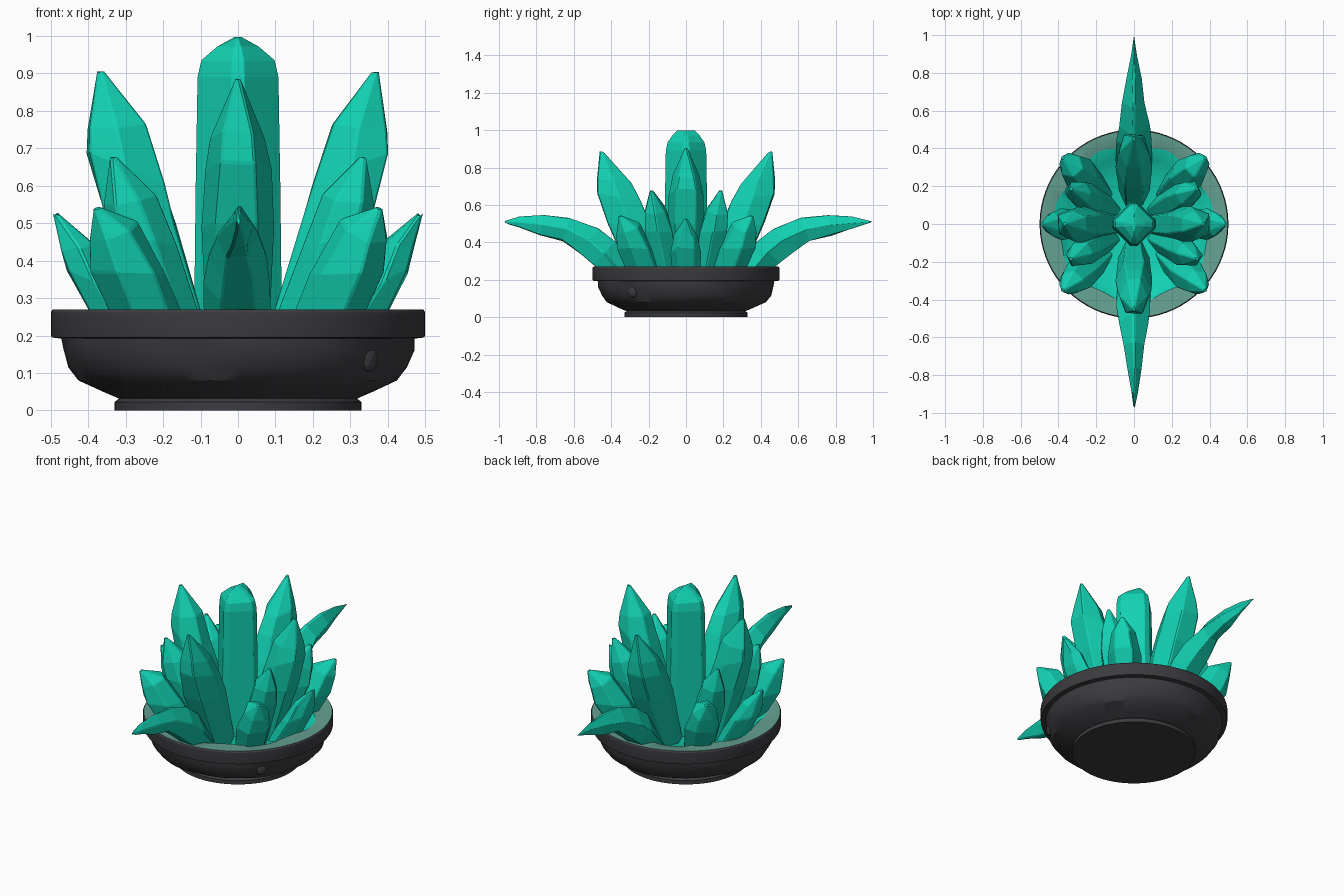
import bpy, bmesh, math, random
from mathutils import Vector, Matrix

if "Cube" in bpy.data.objects:
    bpy.data.objects.remove(bpy.data.objects["Cube"])

random.seed(4)


def material(name, r, g, b):
    m = bpy.data.materials.new(name)
    m.diffuse_color = (r, g, b, 1)
    m.use_nodes = True
    m.node_tree.nodes["Principled BSDF"].inputs["Base Color"].default_value = m.diffuse_color
    return m


TEAL = material("teal crystal", 0.006, 0.64, 0.45)
STONE = material("dark stone", 0.045, 0.043, 0.049)
DUST = material("dusty teal rim", 0.13, 0.36, 0.29)


def finish(name, bm, mats, bevel=0.0):
    bmesh.ops.recalc_face_normals(bm, faces=bm.faces)
    me = bpy.data.meshes.new(name)
    bm.to_mesh(me)
    bm.free()
    for m in mats:
        me.materials.append(m)
    ob = bpy.data.objects.new(name, me)
    bpy.context.collection.objects.link(ob)
    if bevel:
        mod = ob.modifiers.new("worn edges", 'BEVEL')
        mod.width = bevel
        mod.segments = 1
        mod.limit_method = 'ANGLE'
        mod.angle_limit = math.radians(18)
    return ob


def loft(bm, rings):
    """Skin closed rings of equal length and cap both ends."""
    rows = [[bm.verts.new(p) for p in ring] for ring in rings]
    n = len(rows[0])
    for a, b in zip(rows, rows[1:]):
        for i in range(n):
            j = (i + 1) % n
            bm.faces.new((a[i], a[j], b[j], b[i]))
    bm.faces.new(rows[0][::-1])
    return rows


def crystal(name, azimuth, sections, tip, flat_in=0.5, flat_out=0.55):
    """Six-sided crystal leaning outward. Section: inner r,z, outer r,z, half width."""
    bm = bmesh.new()
    rings = []
    for ri, zi, ro, zo, w in sections:
        inner, outer = Vector((ri, 0, zi)), Vector((ro, 0, zo))
        ring = []
        for t, s in ((0, -flat_in), (0.5, -1), (1, -flat_out),
                     (1, flat_out), (0.5, 1), (0, flat_in)):
            p = inner.lerp(outer, t) + Vector((0, s * w, 0))
            ring.append(p + Vector([random.uniform(-0.005, 0.005) for _ in range(3)]))
        rings.append(ring)
    rows = loft(bm, rings)
    top = bm.verts.new((tip[0], 0, tip[1]))
    last = rows[-1]
    for i in range(6):
        bm.faces.new((last[i], last[(i + 1) % 6], top))
    bmesh.ops.transform(bm, matrix=Matrix.Rotation(math.radians(azimuth), 4, 'Z'),
                        verts=bm.verts)
    return finish(name, bm, [TEAL], 0.005)


# Pot: turned profile, slightly uneven, with a coloured rim top and inside
profile = [(0.33, 0.0), (0.33, 0.022), (0.318, 0.032), (0.36, 0.05), (0.425, 0.08),
           (0.452, 0.115), (0.468, 0.16), (0.472, 0.192), (0.498, 0.195),
           (0.5, 0.205), (0.5, 0.262), (0.495, 0.27),
           (0.41, 0.264), (0.36, 0.225), (0.25, 0.18), (0.05, 0.165)]
SEG = 72
bm = bmesh.new()
rows = []
for k, (r, z) in enumerate(profile):
    row = []
    for i in range(SEG):
        a = 2 * math.pi * i / SEG
        wob = 0.003 * math.sin(5 * a + k * 1.3) + 0.002 * math.sin(11 * a + k * 2.1)
        rr = r + (wob if 4 <= k <= 6 else 0.015 * math.sin(7 * a) if k == 12 else 0)
        row.append(bm.verts.new((rr * math.cos(a), rr * math.sin(a), z)))
    rows.append(row)
for k in range(len(rows) - 1):
    for i in range(SEG):
        j = (i + 1) % SEG
        f = bm.faces.new((rows[k][i], rows[k][j], rows[k + 1][j], rows[k + 1][i]))
        f.material_index = 2 if k == 11 else 1 if k > 11 else 0
bm.faces.new(rows[0][::-1])
bm.faces.new(rows[-1]).material_index = 1
pot = finish("stone_pot", bm, [STONE, TEAL, DUST])
bpy.context.view_layer.objects.active = pot
pot.select_set(True)
bpy.ops.object.shade_smooth_by_angle(angle=math.radians(30))

# Small stone chip on the pot wall
bm = bmesh.new()
bmesh.ops.create_icosphere(bm, subdivisions=2, radius=1)
bmesh.ops.transform(bm, verts=bm.verts,
                    matrix=Matrix.Translation((0.35, -0.285, 0.138))
                    @ Matrix.Rotation(math.radians(-39), 4, 'Z')
                    @ Matrix.Diagonal((0.018, 0.032, 0.036, 1)))
finish("pot_chip", bm, [STONE])

# Central upright crystal: diamond section with cut corners and a short ridge on top
bm = bmesh.new()


def diamond(hx, hy, z, cut):
    return [Vector((sx * hx * u, sy * hy * v, z)) for sx, sy, u, v in (
        (1, -1, 1, cut), (1, 1, 1, cut), (1, 1, cut, 1), (-1, 1, cut, 1),
        (-1, 1, 1, cut), (-1, -1, 1, cut), (-1, -1, cut, 1), (1, -1, cut, 1))]


rows = loft(bm, [diamond(0.118, 0.118, 0.17, 0.16), diamond(0.113, 0.113, 0.6, 0.16),
                 diamond(0.108, 0.108, 0.89, 0.16), diamond(0.098, 0.098, 0.935, 0.16),
                 diamond(0.055, 0.072, 0.972, 0.16), diamond(0.008, 0.048, 0.998, 0.16)])
bm.faces.new(rows[-1])
finish("center_crystal", bm, [TEAL], 0.004)

# Crystals on the left and right: one tall, one short
for side, az in (("right", 0), ("left", 180)):
    crystal("tall_crystal_" + side, az, [
        (0.07, 0.17, 0.24, 0.17, 0.075), (0.165, 0.5, 0.35, 0.5, 0.098),
        (0.20, 0.61, 0.40, 0.69, 0.095), (0.25, 0.765, 0.398, 0.75, 0.075)], (0.373, 0.925))
    crystal("short_crystal_" + side, az, [
        (0.20, 0.17, 0.35, 0.17, 0.07), (0.31, 0.32, 0.455, 0.37, 0.085),
        (0.385, 0.445, 0.47, 0.43, 0.065)], (0.498, 0.542))

# Crystals at front and back: one tall, one long curved spike
for side, az in (("front", -90), ("back", 90)):
    crystal("tall_crystal_" + side, az, [
        (0.09, 0.17, 0.27, 0.17, 0.085), (0.19, 0.48, 0.415, 0.5, 0.1),
        (0.24, 0.62, 0.47, 0.66, 0.09), (0.295, 0.715, 0.472, 0.74, 0.075)], (0.46, 0.905))
    crystal("curved_spike_" + side, az, [
        (0.25, 0.20, 0.38, 0.19, 0.095), (0.38, 0.40, 0.50, 0.285, 0.092),
        (0.47, 0.475, 0.57, 0.345, 0.082), (0.62, 0.53, 0.66, 0.41, 0.06),
        (0.76, 0.545, 0.78, 0.44, 0.04), (0.89, 0.537, 0.895, 0.478, 0.018)],
        (1.0, 0.51), 0.12, 0.5)

# Diagonal pairs: medium crystal with a shorter one in front of it
for n, (base, sign) in enumerate(((0, 1), (180, -1), (180, 1), (0, -1)), 1):
    crystal("medium_crystal_%d" % n, base + sign * 29, [
        (0.10, 0.17, 0.26, 0.17, 0.07), (0.21, 0.44, 0.38, 0.46, 0.08),
        (0.27, 0.575, 0.395, 0.55, 0.062)], (0.39, 0.695))
    crystal("small_crystal_%d" % n, base + sign * 43, [
        (0.19, 0.17, 0.37, 0.17, 0.075), (0.30, 0.36, 0.49, 0.37, 0.092),
        (0.40, 0.51, 0.51, 0.45, 0.068)], (0.526, 0.55))
